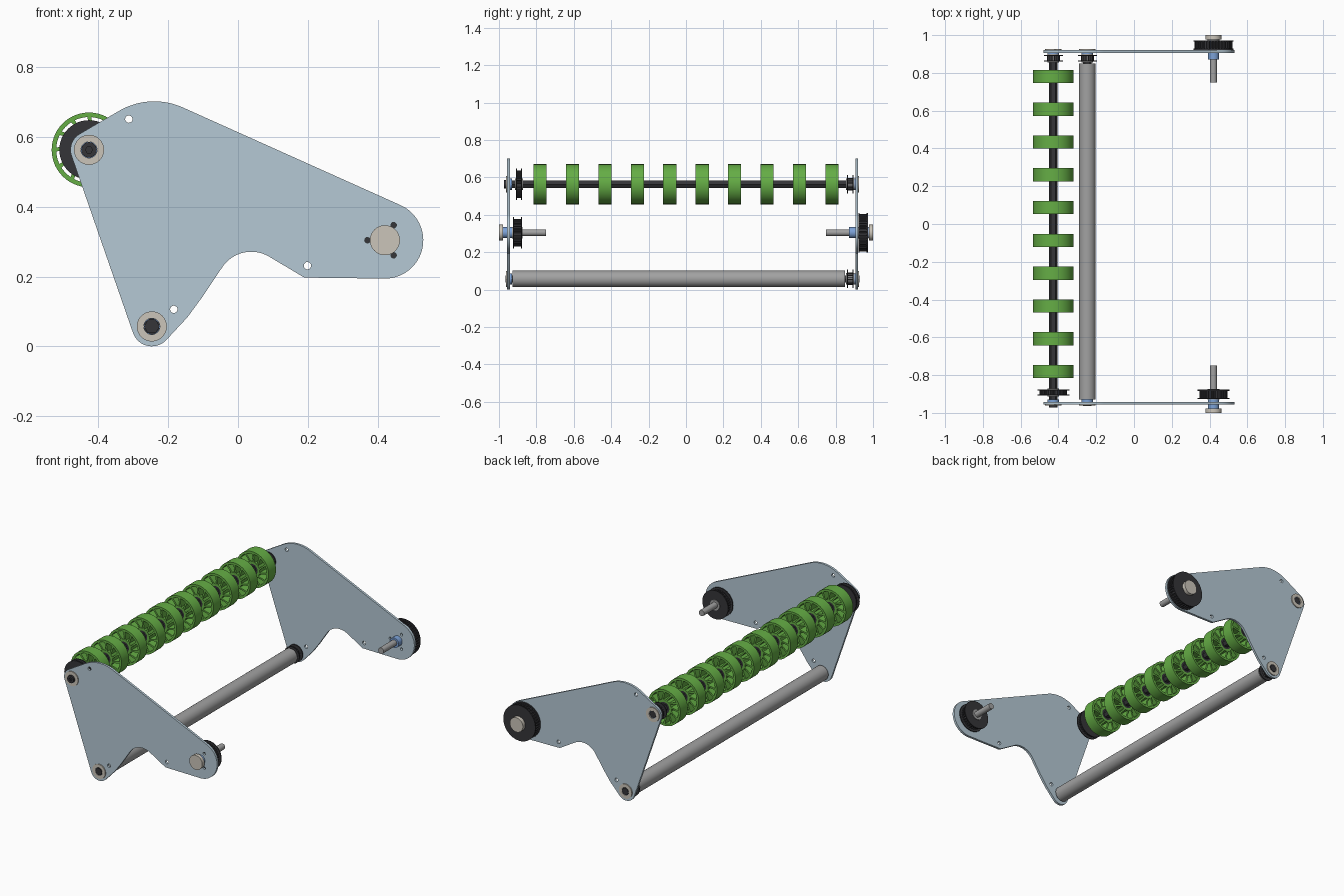
import bpy, bmesh
from math import cos, sin, radians, pi

if "Cube" in bpy.data.objects:
    bpy.data.objects.remove(bpy.data.objects["Cube"])


def material(name, rgb):
    m = bpy.data.materials.new(name)
    m.diffuse_color = (*rgb, 1)
    m.use_nodes = True
    m.node_tree.nodes["Principled BSDF"].inputs["Base Color"].default_value = m.diffuse_color
    return m


PLATE = material("plate_blue", (0.46, 0.58, 0.66))
GREEN = material("wheel_green", (0.13, 0.42, 0.06))
BLACK = material("black", (0.035, 0.035, 0.04))
BEIGE = material("bearing_beige", (0.60, 0.56, 0.49))
BLUE = material("spacer_blue", (0.20, 0.36, 0.68))
STEEL = material("steel", (0.36, 0.36, 0.36))


def arc(cx, cz, r, a0, a1, n=16):
    pts = []
    for i in range(n + 1):
        a = radians(a0 + (a1 - a0) * i / n)
        pts.append((cx + r * cos(a), cz + r * sin(a)))
    return pts


def circle(r, n=40, c=(0, 0)):
    return arc(c[0], c[1], r, 0, 360 * (n - 1) / n, n - 1)


def hexagon(r):
    return arc(0, 0, r, 0, 300, 5)


def gear(r, teeth, depth):
    pts = []
    for i in range(teeth):
        for f, rr in ((0, r - depth), (0.3, r - depth), (0.45, r), (0.85, r)):
            a = 2 * pi * (i + f) / teeth
            pts.append((rr * cos(a), rr * sin(a)))
    return pts


def extruded(name, loops, y0, y1, mat, at=(0, 0)):
    """Extrude closed x-z loops (inner loops are holes) from y0 to y1."""
    cu = bpy.data.curves.new(name, 'CURVE')
    cu.dimensions, cu.fill_mode = '2D', 'BOTH'
    cu.extrude = abs(y1 - y0) / 2
    for loop in loops:
        s = cu.splines.new('POLY')
        s.points.add(len(loop) - 1)
        for p, (x, z) in zip(s.points, loop):
            p.co = (x, z, 0, 1)
        s.use_cyclic_u = True
    tmp = bpy.data.objects.new(name + "_tmp", cu)
    bpy.context.collection.objects.link(tmp)
    dg = bpy.context.evaluated_depsgraph_get()
    me = bpy.data.meshes.new_from_object(tmp.evaluated_get(dg))
    bpy.data.objects.remove(tmp)
    bm = bmesh.new()
    bm.from_mesh(me)
    bmesh.ops.remove_doubles(bm, verts=bm.verts, dist=1e-5)
    bmesh.ops.recalc_face_normals(bm, faces=bm.faces)
    bm.to_mesh(me)
    bm.free()
    me.materials.clear()
    me.materials.append(mat)
    ob = bpy.data.objects.new(name, me)
    bpy.context.collection.objects.link(ob)
    ob.rotation_euler = (pi / 2, 0, 0)
    ob.location = (at[0], (y0 + y1) / 2, at[1])
    return ob


def pulley(name, r, y0, y1, at, teeth=24, groove=0.012, flange=0.006):
    """Toothed belt pulley between two flanges."""
    bore = circle(0.03)
    extruded(name + "_teeth", [gear(r - groove, teeth, 0.006), bore], y0 + flange, y1 - flange, BLACK, at)
    for k, a in (("front", y0), ("back", y1 - flange)):
        extruded(f"{name}_flange_{k}", [circle(r, 48), bore], a, a + flange, BLACK, at)
    extruded(name + "_hub", [circle(0.031), hexagon(0.017)], y0 - 0.004, y1 + 0.004, STEEL, at)


ROLLER, TUBE, PIVOT = (-0.427, 0.563), (-0.247, 0.057), (0.421, 0.304)

# Side plates
outline = (arc(*PIVOT, 0.11, -90, 66, 24) + arc(-0.24, 0.502, 0.2, 66, 119)
           + arc(*ROLLER, 0.053, 119, 200) + arc(*TUBE, 0.057, 200, 320)
           + [(-0.145, 0.083), (-0.101, 0.143)]
           + arc(0.038, 0.171, 0.1, 145, 60) + [(0.19, 0.197)])
holes = [circle(0.0105, 20, c) for c in ((-0.313, 0.651), (0.199, 0.231), (-0.184, 0.106))]
bolts = [(PIVOT[0] + 0.05 * cos(radians(a)), PIVOT[1] + 0.05 * sin(radians(a))) for a in (60, 180, 300)]
holes += [circle(0.008, 16, c) for c in bolts]
holes += [circle(0.03, 32, c) for c in (ROLLER, TUBE, PIVOT)]
FRONT, BACK = (-0.956, -0.942), (0.906, 0.92)
extruded("side_plate_front", [outline] + holes, *FRONT, PLATE)
extruded("side_plate_back", [outline] + holes, *BACK, PLATE)

# Flanged bearings in the plates
for label, c in (("roller", ROLLER), ("tube", TUBE)):
    for side, (a, b), s in (("front", FRONT, -1), ("back", BACK, 1)):
        face = a if s < 0 else b
        lo, hi = sorted((face, face + 0.006 * s))
        extruded(f"{label}_bearing_flange_{side}", [circle(0.043), circle(0.023)], lo, hi, BEIGE, c)
        lo, hi = sorted((face, face - 0.026 * s))
        extruded(f"{label}_bearing_body_{side}", [circle(0.03), circle(0.0215)], lo, hi, BLUE, c)

# Intake roller: hex shaft, end bolt, wheels
extruded("roller_shaft", [hexagon(0.0225)], -0.962, 0.922, BLACK, ROLLER)
extruded("roller_bolt_head", [circle(0.022), hexagon(0.01)], -0.972, -0.960, BLACK, ROLLER)
N = 12
windows = []
for i in range(N):
    a = 360 * i / N
    windows.append(arc(0, 0, 0.094, a + 3, a + 26, 5) + arc(0, 0, 0.048, a + 12, a - 7, 4))
for i in range(10):
    y = -0.781 + i * 1.562 / 9
    extruded(f"wheel_{i}", [circle(0.107, 56), circle(0.034, 32)] + windows, y - 0.035, y + 0.035, GREEN, ROLLER)
    extruded(f"wheel_hub_{i}", [circle(0.034, 32), hexagon(0.022)], y - 0.033, y + 0.033, BLACK, ROLLER)

# Pulleys on the roller
pulley("roller_drive_pulley", 0.085, -0.909, -0.876, ROLLER, 30)
pulley("roller_link_pulley", 0.05, 0.860, 0.896, ROLLER, 16, 0.016)

# Lower tube with its shaft and pulley
extruded("lower_tube", [circle(0.044, 48), circle(0.036, 48)], -0.928, 0.85, STEEL, TUBE)
for k, a in (("front", -0.926), ("back", 0.828)):
    extruded("lower_tube_plug_" + k, [circle(0.0365)], a, a + 0.02, BLACK, TUBE)
extruded("lower_shaft", [hexagon(0.0225)], -0.964, 0.927, BLACK, TUBE)
pulley("lower_link_pulley", 0.05, 0.860, 0.896, TUBE, 16, 0.016)

# Pivot shafts, spacers and end caps
for side, s in (("front", -1), ("back", 1)):
    lo, hi = sorted((0.748 * s, 0.995 * s))
    extruded("pivot_shaft_" + side, [circle(0.018, 32)], lo, hi, STEEL, PIVOT)
    lo, hi = sorted((0.978 * s, 1.0 * s))
    extruded("pivot_cap_" + side, [circle(0.043)], lo, hi, BEIGE, PIVOT)
extruded("pivot_spacer_front", [circle(0.0295), circle(0.018)], -0.98, -0.93, BLUE, PIVOT)
extruded("pivot_spacer_back", [circle(0.0295), circle(0.018)], 0.872, 0.98, BLUE, PIVOT)
pulley("pivot_pulley_front", 0.085, -0.926, -0.877, PIVOT, 30)
pulley("pivot_pulley_back", 0.106, 0.922, 0.972, PIVOT, 40, 0.005)

# Smooth round surfaces, keep edges sharp
for ob in bpy.context.scene.objects:
    ob.select_set(True)
    bpy.context.view_layer.objects.active = ob
bpy.ops.object.shade_smooth_by_angle(angle=radians(25))
